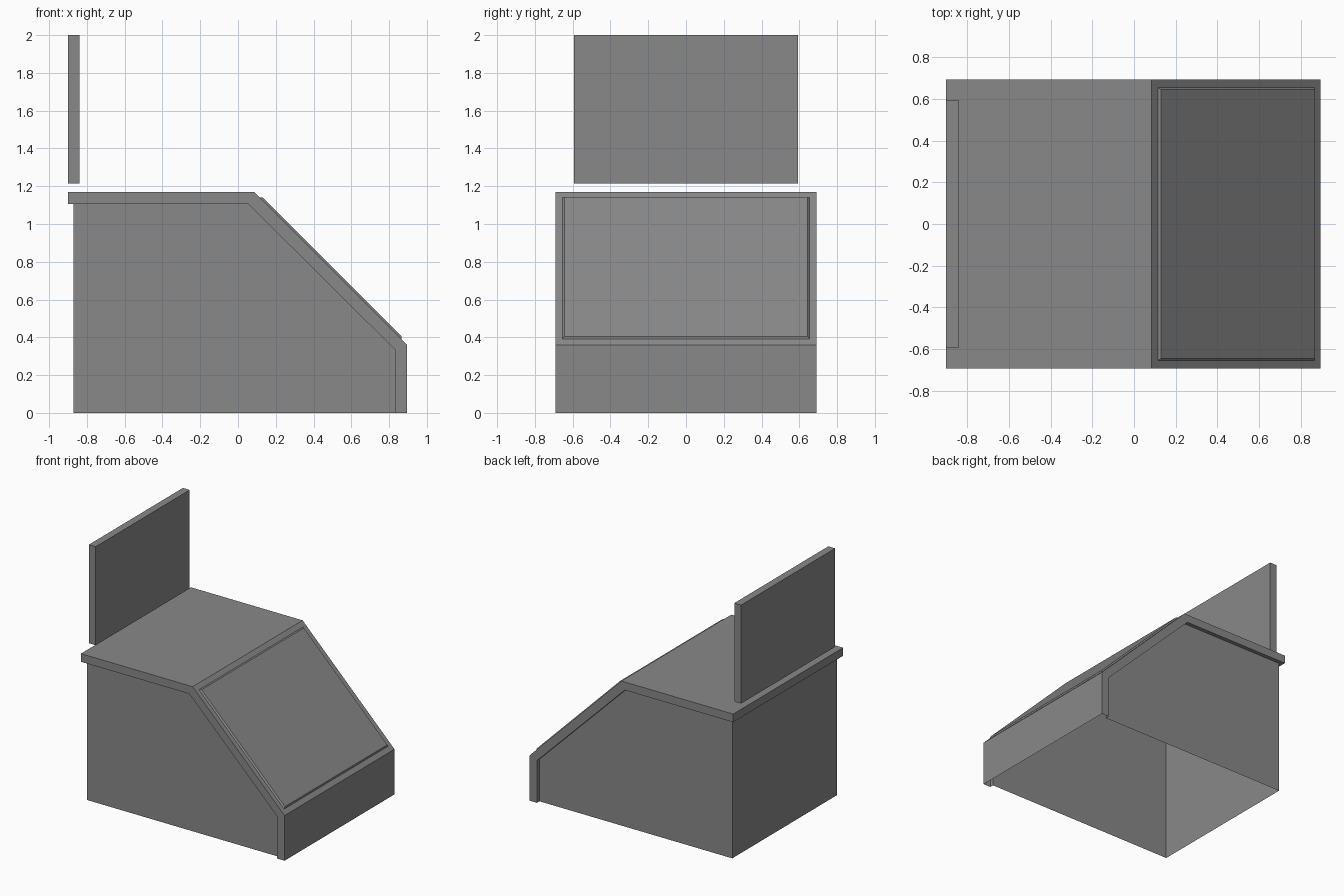
import bpy, bmesh
from mathutils import Vector

cube = bpy.data.objects.get("Cube")
if cube:
    bpy.data.objects.remove(cube, do_unlink=True)

GREY = (0.25, 0.25, 0.25, 1)
grey = bpy.data.materials.new("plain_grey")
grey.use_nodes = True
grey.diffuse_color = GREY
grey.node_tree.nodes["Principled BSDF"].inputs["Base Color"].default_value = GREY

COVER_Y, BODY_Y, BACK_X = 0.692, 0.66, -0.87
OUTER = [(-0.9, 1.17), (0.085, 1.17), (0.895, 0.36), (0.895, 0)]
INNER = [(-0.9, 1.105), (0.055, 1.105), (0.83, 0.335), (0.83, 0)]


def at(p, y):
    return Vector((p[0], y, p[1]))


def build(name, faces):
    """Make a flat-shaded object from a list of polygons."""
    bm = bmesh.new()
    for pts in faces:
        bm.faces.new([bm.verts.new(p) for p in pts])
    bmesh.ops.remove_doubles(bm, verts=bm.verts, dist=0.0005)
    bmesh.ops.recalc_face_normals(bm, faces=bm.faces)
    mesh = bpy.data.meshes.new(name)
    bm.to_mesh(mesh)
    bm.free()
    mesh.materials.append(grey)
    obj = bpy.data.objects.new(name, mesh)
    bpy.context.collection.objects.link(obj)
    return obj


# Cabinet: folded cover with an overhanging rim, open underneath
def section(o, i):
    half = [at(i, -BODY_Y), at(i, -COVER_Y), at(o, -COVER_Y)]
    return half + [Vector((p.x, -p.y, p.z)) for p in reversed(half)]


rings = [section(o, i) for o, i in zip(OUTER, INNER)]
faces = []
for a, b in zip(rings, rings[1:]):
    faces += [[a[k], a[k + 1], b[k + 1], b[k]] for k in range(5)]
faces.append(rings[0])

# Cabinet: underside of the rear overhang, rear wall and side walls
top, foot = (BACK_X, INNER[0][1]), (BACK_X, 0)
faces.append([at(INNER[0], -BODY_Y), at(INNER[0], BODY_Y), at(top, BODY_Y), at(top, -BODY_Y)])
faces.append([at(top, -BODY_Y), at(top, BODY_Y), at(foot, BODY_Y), at(foot, -BODY_Y)])
for y in (-BODY_Y, BODY_Y):
    faces.append([at(p, y) for p in (top, *INNER[1:], foot)])
build("cabinet", faces)

# Sloped panel: thin raised plate with bevelled edges
def rectangle(upper, lower, y):
    return [at(upper, -y), at(upper, y), at(lower, y), at(lower, -y)]


base = rectangle((0.115, 1.14), (0.865, 0.39), 0.655)
raised = rectangle((0.13, 1.14), (0.865, 0.405), 0.644)
rim = [[base[k], base[(k + 1) % 4], raised[(k + 1) % 4], raised[k]] for k in range(4)]
build("sloped_panel", [base, raised] + rim)

# Upright back board, floating just above the cover
bpy.ops.mesh.primitive_cube_add(size=1, location=(-0.87, 0, 1.6075))
board = bpy.context.object
board.name = "back_board"
board.scale = (0.06, 1.184, 0.785)
bpy.ops.object.transform_apply(location=False, rotation=False, scale=True)
board.data.materials.append(grey)
